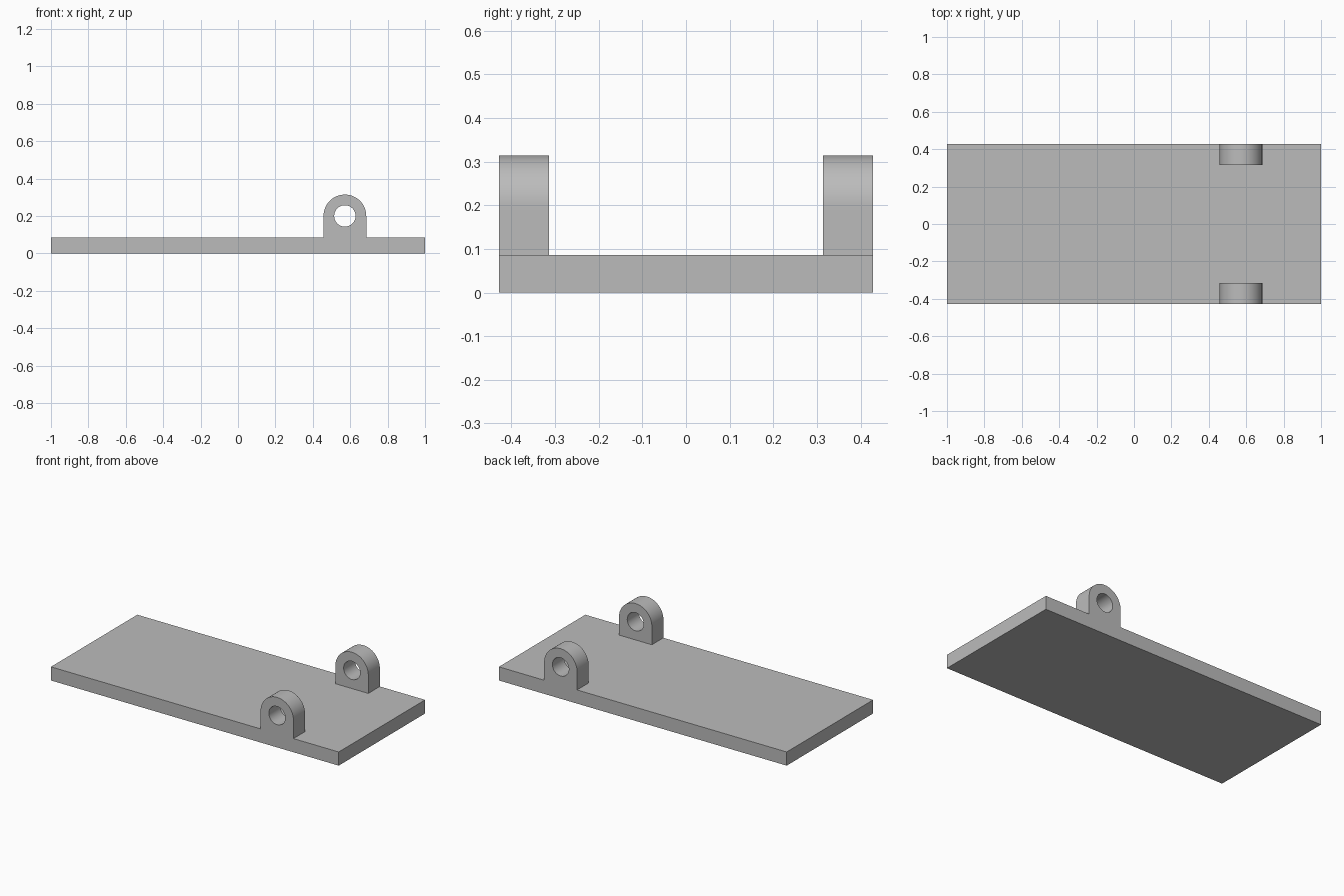
import bpy, bmesh, math

cube = bpy.data.objects.get("Cube")
if cube:
    bpy.data.objects.remove(cube, do_unlink=True)

U = 2 / 35                      # design module
THICK, DEPTH = 1.5 * U, 15 * U  # base plate
LUG_X, LUG_Z = 10 * U, 3.5 * U  # hole centre
LUG_R, HOLE_R, LUG_W = 2 * U, U, 2 * U
SEGMENTS = 64

grey = bpy.data.materials.new("plain grey")
grey.use_nodes = True
colour = (0.5, 0.5, 0.5, 1)
grey.diffuse_color = colour
grey.node_tree.nodes["Principled BSDF"].inputs["Base Color"].default_value = colour


def add_object(name, bm):
    bmesh.ops.recalc_face_normals(bm, faces=bm.faces)
    mesh = bpy.data.meshes.new(name)
    bm.to_mesh(mesh)
    bm.free()
    mesh.materials.append(grey)
    obj = bpy.data.objects.new(name, mesh)
    bpy.context.collection.objects.link(obj)
    return obj


def add_lug(name, y_mid):
    """Eyelet: round top, square foot and a round through hole."""
    bm = bmesh.new()
    sections = []
    for i in range(SEGMENTS):
        a = 2 * math.pi * i / SEGMENTS
        c, s = math.cos(a), math.sin(a)
        # The lower half spreads out to a square foot
        outer = LUG_R if s >= 0 else LUG_R / max(abs(c), abs(s))
        sections.append([
            bm.verts.new((LUG_X + r * c, y_mid + side * LUG_W / 2, LUG_Z + r * s))
            for r, side in ((HOLE_R, -1), (outer, -1), (outer, 1), (HOLE_R, 1))])
    for i, here in enumerate(sections):
        after = sections[(i + 1) % SEGMENTS]
        for k in range(4):
            n = (k + 1) % 4
            bm.faces.new((here[k], here[n], after[n], after[k]))
    obj = add_object(name, bm)
    bpy.ops.object.select_all(action="DESELECT")
    obj.select_set(True)
    bpy.context.view_layer.objects.active = obj
    bpy.ops.object.shade_smooth_by_angle(angle=math.radians(30))


# Flat base plate
bm = bmesh.new()
bmesh.ops.create_cube(bm, size=1)
for v in bm.verts:
    v.co = (v.co.x * 2, v.co.y * DEPTH, (v.co.z + 0.5) * THICK)
add_object("base_plate", bm)

# Pair of lugs flush with the long edges
for name, side in (("front_lug", -1), ("back_lug", 1)):
    add_lug(name, side * (DEPTH - LUG_W) / 2)
